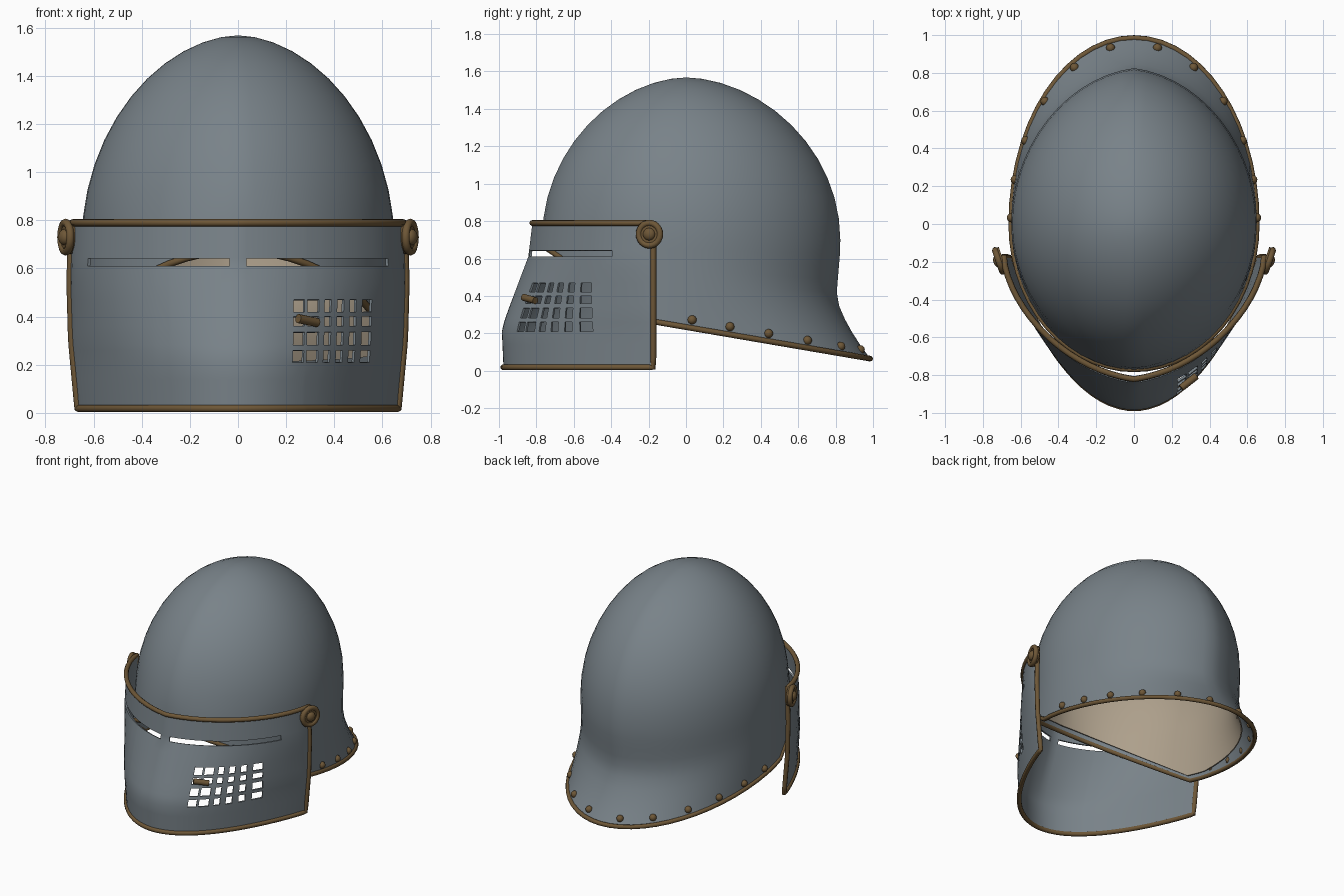
import bpy, math
from mathutils import Vector

if "Cube" in bpy.data.objects:
    bpy.data.objects.remove(bpy.data.objects["Cube"])


def material(name, rgb):
    m = bpy.data.materials.new(name)
    m.diffuse_color = (*rgb, 1)
    m.use_nodes = True
    m.node_tree.nodes["Principled BSDF"].inputs["Base Color"].default_value = m.diffuse_color
    return m


STEEL = material("blue grey steel", (0.19, 0.225, 0.25))
BRASS = material("dark brass", (0.155, 0.095, 0.038))
TAN = material("tan lining", (0.42, 0.35, 0.26))


def activate(ob):
    bpy.ops.object.select_all(action='DESELECT')
    ob.select_set(True)
    bpy.context.view_layer.objects.active = ob


def finish(ob, name, mat, angle=35):
    ob.name = name
    ob.data.materials.clear()
    ob.data.materials.append(mat)
    activate(ob)
    bpy.ops.object.convert(target='MESH')
    bpy.ops.object.shade_smooth_by_angle(angle=math.radians(angle))
    return ob


def sheet(name, rows, mat, thick, closed=False, hole=None):
    """Grid surface from rows of points, given a small thickness."""
    n = len(rows[0])
    faces = []
    for i in range(len(rows) - 1):
        for j in range(n if closed else n - 1):
            if hole and hole(i, j):
                continue
            k = (j + 1) % n
            faces.append((i * n + j, i * n + k, (i + 1) * n + k, (i + 1) * n + j))
    me = bpy.data.meshes.new(name)
    me.from_pydata([p for r in rows for p in r], [], faces)
    ob = bpy.data.objects.new(name, me)
    bpy.context.collection.objects.link(ob)
    w = ob.modifiers.new("weld", 'WELD')
    w.merge_threshold = 0.0005
    s = ob.modifiers.new("thickness", 'SOLIDIFY')
    s.thickness = thick
    s.offset = -1
    return finish(ob, name, mat)


def tube(name, pts, radius):
    """Closed round trim along a path."""
    cu = bpy.data.curves.new(name, 'CURVE')
    cu.dimensions = '3D'
    cu.bevel_depth = radius
    cu.bevel_resolution = 2
    sp = cu.splines.new('POLY')
    sp.points.add(len(pts) - 1)
    for q, p in zip(sp.points, pts):
        q.co = (*p, 1)
    sp.use_cyclic_u = True
    ob = bpy.data.objects.new(name, cu)
    bpy.context.collection.objects.link(ob)
    return finish(ob, name, BRASS, 60)


def orient(ob, normal):
    ob.rotation_euler = Vector(normal).to_track_quat('Z', 'Y').to_euler()


# ---- skull shape: egg dome with a flared tail and a raised brow opening
TOP, EQ = 1.568, 0.7


def rim_z(a):
    s = math.sin(a)
    y = s * (0.985 if s > 0 else 0.765)
    return 0.262 - 0.171 * (y + 0.17) if y > -0.17 else 0.262 + 0.69 * (-0.17 - y)


def skull_point(a, z):
    zb = rim_z(a)
    c, s = math.cos(a), math.sin(a)
    h = 1 if z <= EQ else max(0, 1 - ((z - EQ) / (TOP - EQ)) ** 2) ** 0.55
    u = max(0, (z - zb) / (TOP - zb))
    k = 0.1 * min(1, u / 0.25)
    b = 0.77
    if s > 0:
        b = 0.8 + 0.025 * min(1, max(0, (z - 0.35) / 0.3)) + 0.185 * max(0, 1 - u / 0.24) ** 1.5
    y = b * ((1 - k) * s + k * math.copysign(1 - abs(c), s))
    return Vector((0.65 * c * h, y * h, z))


SEG = 56
ANG = [2 * math.pi * j / SEG for j in range(SEG)]


def dome_rows(start):
    rows = []
    for i in range(9):
        rows.append([skull_point(a, start(a) + (EQ - start(a)) * i / 9) for a in ANG])
    for i in range(13):
        z = EQ + (TOP - EQ) * math.sin(math.pi / 2 * i / 12)
        rows.append([skull_point(a, z) for a in ANG])
    return rows


sheet("skull", dome_rows(rim_z), STEEL, 0.012, True)
tube("skull_rim", [skull_point(a, rim_z(a)) for a in ANG], 0.015)

# lining just inside the dome, stopping above the flare
lining = dome_rows(lambda a: min(0.69, rim_z(a) + 0.02 + 0.13 * max(0, math.sin(a))))
sheet("lining", [[Vector((p.x * 0.955, p.y * 0.955, p.z - 0.03 * max(0, p.z - EQ) / 0.87))
                  for p in r] for r in lining], TAN, 0.008, True)

# rivets along the lower rim
for deg in (2, 14.5, 28, 43.5, 61, 79):
    for a in (math.radians(deg), math.radians(180 - deg)):
        p = skull_point(a, rim_z(a) + 0.045)
        bpy.ops.mesh.primitive_uv_sphere_add(segments=12, ring_count=8, radius=0.024, location=p)
        finish(bpy.context.object, "rim_rivet", BRASS, 60)


# ---- visor
def ramp(z, table):
    for (z0, v0), (z1, v1) in zip(table, table[1:]):
        if z <= z1:
            return v0 + (v1 - v0) * (z - z0) / (z1 - z0)
    return table[-1][1]


def visor_point(x, z):
    a = math.asin(max(-1, min(1, x / 0.69)))
    w = ramp(z, [(0, 0.662), (0.3, 0.69), (0.55, 0.697), (0.8, 0.688)])
    d = ramp(z, [(0, 0.8), (0.22, 0.81), (0.3, 0.785), (0.61, 0.668), (0.8, 0.645)])
    f = ramp(z, [(0, 1), (0.22, 1), (0.61, 0), (0.8, 0)])
    c, s = max(0, math.cos(a)), abs(math.sin(a))
    k = 0.15 * (1 - f)
    g = (1 - k) * c ** (1.2 + 0.6 * f) + k * (1 - s)
    return Vector((w * math.sin(a), -0.175 - d * g, z))


COLS = [(0.23, 0.275), (0.287, 0.335), (0.358, 0.385), (0.41, 0.437), (0.462, 0.488), (0.513, 0.552)]
LINES = [(0.21, 0.26), (0.282, 0.335), (0.36, 0.4), (0.42, 0.47)]
half = sorted([0.035, 0.08, 0.13, 0.18, 0.585, 0.62, 0.645, 0.67, 0.684, 0.69] + [v for c in COLS for v in c])
XS = [-x for x in reversed(half)] + [0] + half
ZS = sorted([0.018, 0.07, 0.14, 0.54, 0.61, 0.642, 0.69, 0.74, 0.79] + [v for r in LINES for v in r])


def visor_hole(i, j):
    x, z = (XS[j] + XS[j + 1]) / 2, (ZS[i] + ZS[i + 1]) / 2
    slit = 0.61 < z < 0.642 and 0.035 < abs(x) < 0.62
    vent = any(a < x < b for a, b in COLS) and any(a < z < b for a, b in LINES)
    return slit or vent


rows = [[visor_point(x, z) for x in XS] for z in ZS]
sheet("visor", rows, STEEL, 0.012, False, visor_hole)
edge = rows[0] + [r[-1] for r in rows[1:-1]] + rows[-1][::-1] + [r[0] for r in rows[-2:0:-1]]
tube("visor_trim", edge, 0.016)

# hinge pivots: disc, raised ring and domed centre
for side in (-1, 1):
    n = Vector((side * 0.95, -0.32, 0)).normalized()
    c = Vector((side * 0.708, -0.193, 0.73))
    bpy.ops.mesh.primitive_cylinder_add(vertices=24, radius=0.07, depth=0.03, location=c)
    orient(bpy.context.object, n)
    finish(bpy.context.object, "pivot_disc", BRASS)
    bpy.ops.mesh.primitive_torus_add(major_radius=0.06, minor_radius=0.017, major_segments=24,
                                     minor_segments=8, location=c + n * 0.008)
    orient(bpy.context.object, n)
    finish(bpy.context.object, "pivot_ring", BRASS, 60)
    bpy.ops.mesh.primitive_uv_sphere_add(segments=16, ring_count=8, radius=0.034, location=c + n * 0.014)
    bpy.context.object.scale = (1, 1, 0.7)
    orient(bpy.context.object, n)
    finish(bpy.context.object, "pivot_cap", BRASS, 60)

# small lifting peg on the vented cheek
p0, p1 = Vector((0.25, -0.868, 0.392)), Vector((0.33, -0.805, 0.375))
bpy.ops.mesh.primitive_cylinder_add(vertices=12, radius=0.019, depth=(p1 - p0).length, location=(p0 + p1) / 2)
orient(bpy.context.object, p1 - p0)
finish(bpy.context.object, "visor_peg", BRASS)
